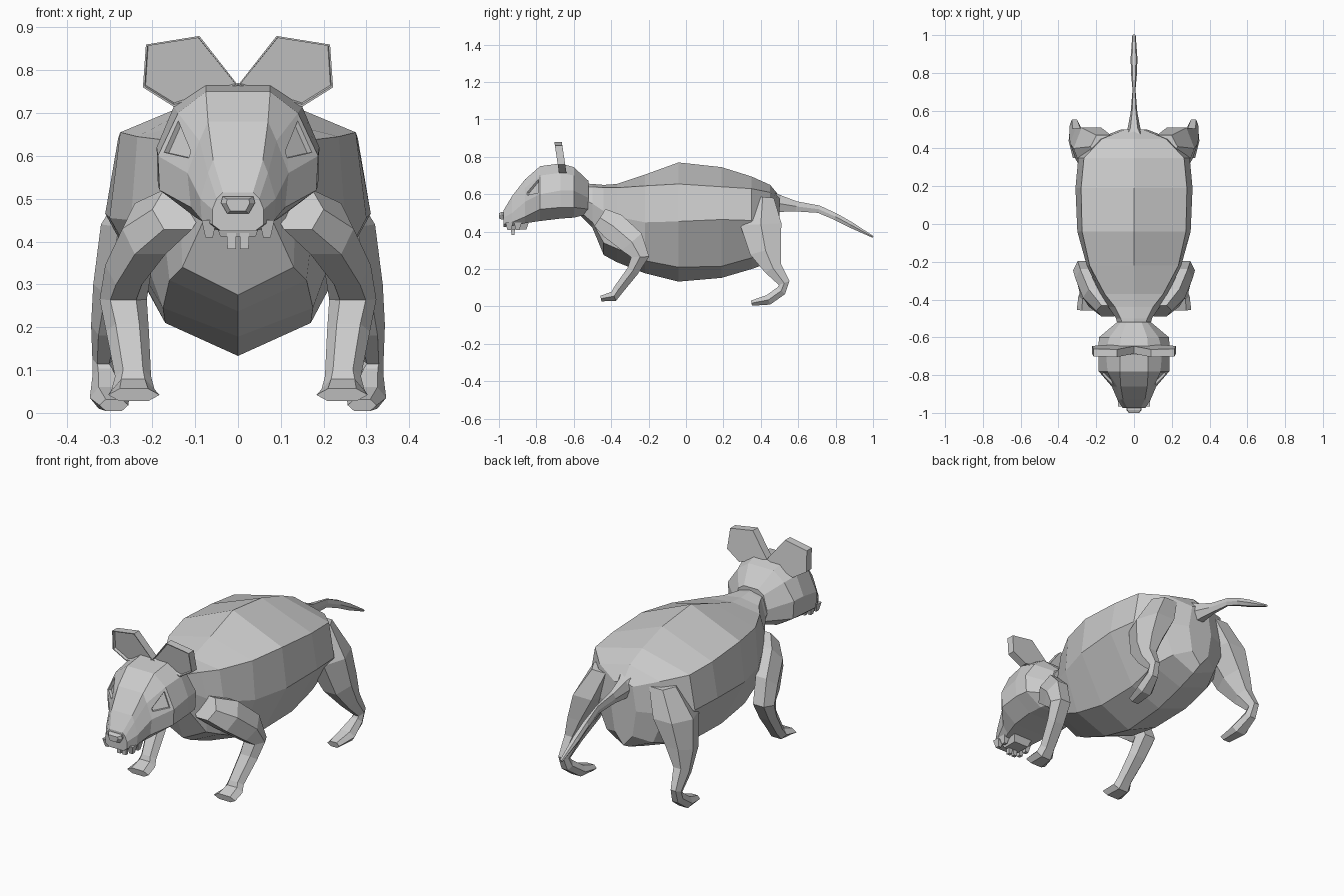
import bpy, bmesh
from mathutils import Vector

if "Cube" in bpy.data.objects:
    bpy.data.objects.remove(bpy.data.objects["Cube"])

grey = bpy.data.materials.new("grey_fur")
grey.diffuse_color = (0.6, 0.6, 0.6, 1)
grey.use_nodes = True
grey.node_tree.nodes["Principled BSDF"].inputs["Base Color"].default_value = grey.diffuse_color


def finish(name, bm):
    bmesh.ops.recalc_face_normals(bm, faces=bm.faces[:])
    me = bpy.data.meshes.new(name)
    bm.to_mesh(me)
    bm.free()
    me.materials.append(grey)
    ob = bpy.data.objects.new(name, me)
    bpy.context.collection.objects.link(ob)
    return ob


def skin(rings):
    """Bridge closed rings of points and cap both ends."""
    bm = bmesh.new()
    loops = [[bm.verts.new(p) for p in r] for r in rings]
    n = len(loops[0])
    for a, b in zip(loops, loops[1:]):
        for i in range(n):
            j = (i + 1) % n
            bm.faces.new((a[i], a[j], b[j], b[i]))
    bm.faces.new(loops[0])
    bm.faces.new(loops[-1][::-1])
    return bm


def half_ring(y, pts):
    """Mirror a half outline (top to bottom) into a full ring."""
    left = [(-x, z) for x, z in reversed(pts) if x > 0]
    return [Vector((x, y, z)) for x, z in list(pts) + left]


def limb(name, path, side=1):
    """Six-sided tube; path rows are x, y, z, half width, half depth."""
    section = [(1, 0), (.55, 1), (-.55, 1), (-1, 0), (-.55, -1), (.55, -1)]
    rings = []
    for i, (x, y, z, w, d) in enumerate(path):
        a, b = path[max(i - 1, 0)], path[min(i + 1, len(path) - 1)]
        t = Vector((0, b[1] - a[1], b[2] - a[2])).normalized()
        u = Vector((0, -t.z, t.y)) * d
        ring = [Vector((x + s * w, y, z)) + u * k for s, k in section]
        rings.append([Vector((p.x * side, p.y, p.z)) for p in ring])
    return finish(name, skin(rings))


def block(name, x, y, z, taper=1.0):
    """Box from min/max pairs, narrowed towards its bottom."""
    cx, cy = sum(x) / 2, sum(y) / 2
    rings = []
    for h, k in ((z[1], 1), (z[0], taper)):
        rings.append([Vector((cx + (px - cx) * k, cy + (py - cy) * k, h))
                      for px, py in ((x[0], y[0]), (x[1], y[0]), (x[1], y[1]), (x[0], y[1]))])
    return finish(name, skin(rings))


# Body: y, back height, shoulder x/z, flank x/z, belly x/z, keel height
body = [
    (-.57, .66, .05, .64, .08, .58, .05, .51, .49),
    (-.50, .655, .07, .64, .095, .55, .08, .45, .42),
    (-.44, .65, .10, .635, .135, .51, .13, .34, .275),
    (-.37, .655, .155, .635, .18, .48, .16, .31, .237),
    (-.22, .705, .235, .645, .25, .45, .175, .245, .178),
    (-.04, .77, .275, .655, .30, .455, .17, .21, .133),
    (.19, .745, .28, .64, .31, .465, .17, .215, .153),
    (.35, .695, .265, .63, .295, .46, .17, .26, .20),
    (.45, .65, .17, .61, .20, .45, .13, .29, .235),
    (.50, .59, .05, .57, .07, .45, .05, .32, .26),
]
finish("body", skin([half_ring(r[0], [(0, r[1]), r[2:4], r[4:6], r[6:8], (0, r[8])])
                     for r in body]))

# Head: y, then crown, temple, cheek, jaw and chin as x/z
head = [
    (-.52, .04, .67, .07, .65, .09, .58, .08, .52, .04, .495),
    (-.60, .07, .745, .13, .70, .185, .62, .18, .53, .09, .475),
    (-.67, .075, .765, .15, .715, .19, .62, .187, .53, .10, .47),
    (-.78, .075, .75, .14, .70, .187, .60, .183, .52, .10, .457),
    (-.86, .07, .68, .09, .635, .118, .56, .11, .48, .08, .445),
    (-.93, .058, .59, .07, .56, .088, .50, .085, .45, .06, .43),
    (-.975, .035, .515, .05, .50, .06, .475, .06, .44, .04, .425),
]
bm = skin([half_ring(r[0], [r[i:i + 2] for i in range(1, 11, 2)]) for r in head])
# Sunken eye sockets on the temple faces, pinched to a point in front
bmesh.ops.recalc_face_normals(bm, faces=bm.faces[:])
eyes = [f for f in bm.faces
        if -.84 < f.calc_center_median().y < -.80
        and .59 < f.calc_center_median().z < .66
        and abs(f.calc_center_median().x) > .11]
bmesh.ops.inset_individual(bm, faces=eyes, thickness=.02)
for f in eyes:
    a, b = sorted(f.verts, key=lambda v: v.co.y)[:2]
    mid = (a.co + b.co) / 2
    for v in (a, b):
        v.co = mid.lerp(v.co, .3)
bmesh.ops.inset_individual(bm, faces=eyes, thickness=.004, depth=-.012)
finish("head", bm)

# Nose, lower jaw and teeth
finish("nose", skin([half_ring(y, [(w, .505 - d), (w * 1.1, .49), (w * .7, .465 + d)])
                     for y, w, d in ((-.96, .036, 0), (-.985, .036, 0), (-1.0, .025, .006))]))
block("lower_jaw", (-.055, .055), (-.945, -.84), (.412, .45), .75)
for side, tag in ((1, "right"), (-1, "left")):
    block("front_tooth_" + tag, sorted((.004 * side, .026 * side)),
          (-.935, -.915), (.383, .43), .9)
    for k, y in enumerate((-.945, -.90)):
        block(f"lip_{tag}_{k}", sorted((.05 * side, .085 * side)),
              (y - .02, y + .02), (.41, .45), .5)

    # Ear: thick plate with a shallow hollow in front
    outline = [(0, .765), (.09, .88), (.215, .86), (.222, .76), (.15, .715)]
    rings = [[Vector((x * side, y - (z - .72) * .15, z)) for x, z in outline]
             for y in (-.68, -.64)]
    bm = skin(rings)
    bmesh.ops.recalc_face_normals(bm, faces=bm.faces[:])
    front = [min(bm.faces, key=lambda f: f.calc_center_median().y)]
    bmesh.ops.inset_individual(bm, faces=front, thickness=.005)
    bmesh.ops.inset_individual(bm, faces=front, thickness=.002, depth=-.014)
    finish("ear_" + tag, bm)

    # Front leg ending in a flat paw
    limb("front_leg_" + tag, [
        (.14, -.46, .475, .06, .055), (.205, -.39, .43, .065, .075),
        (.255, -.29, .345, .055, .07), (.268, -.245, .265, .055, .048),
        (.258, -.285, .19, .05, .032), (.245, -.365, .085, .042, .027),
        (.245, -.385, .055, .05, .027), (.243, -.455, .042, .06, .015)], side)

    # Hind leg bending back at the hock, then forward into the foot
    limb("hind_leg_" + tag, [
        (.16, .41, .585, .07, .06), (.225, .40, .44, .095, .11),
        (.275, .425, .30, .063, .085), (.305, .465, .205, .038, .048),
        (.315, .525, .125, .025, .03), (.31, .51, .085, .03, .027),
        (.30, .44, .035, .046, .027), (.29, .35, .018, .034, .014)], side)

# Tail
limb("tail", [
    (0, .44, .56, .08, .06), (0, .50, .55, .035, .045), (0, .59, .535, .018, .027),
    (0, .71, .52, .008, .02), (0, .80, .48, .016, .018), (0, .88, .437, .018, .016),
    (0, 1.0, .372, .009, .005)])
